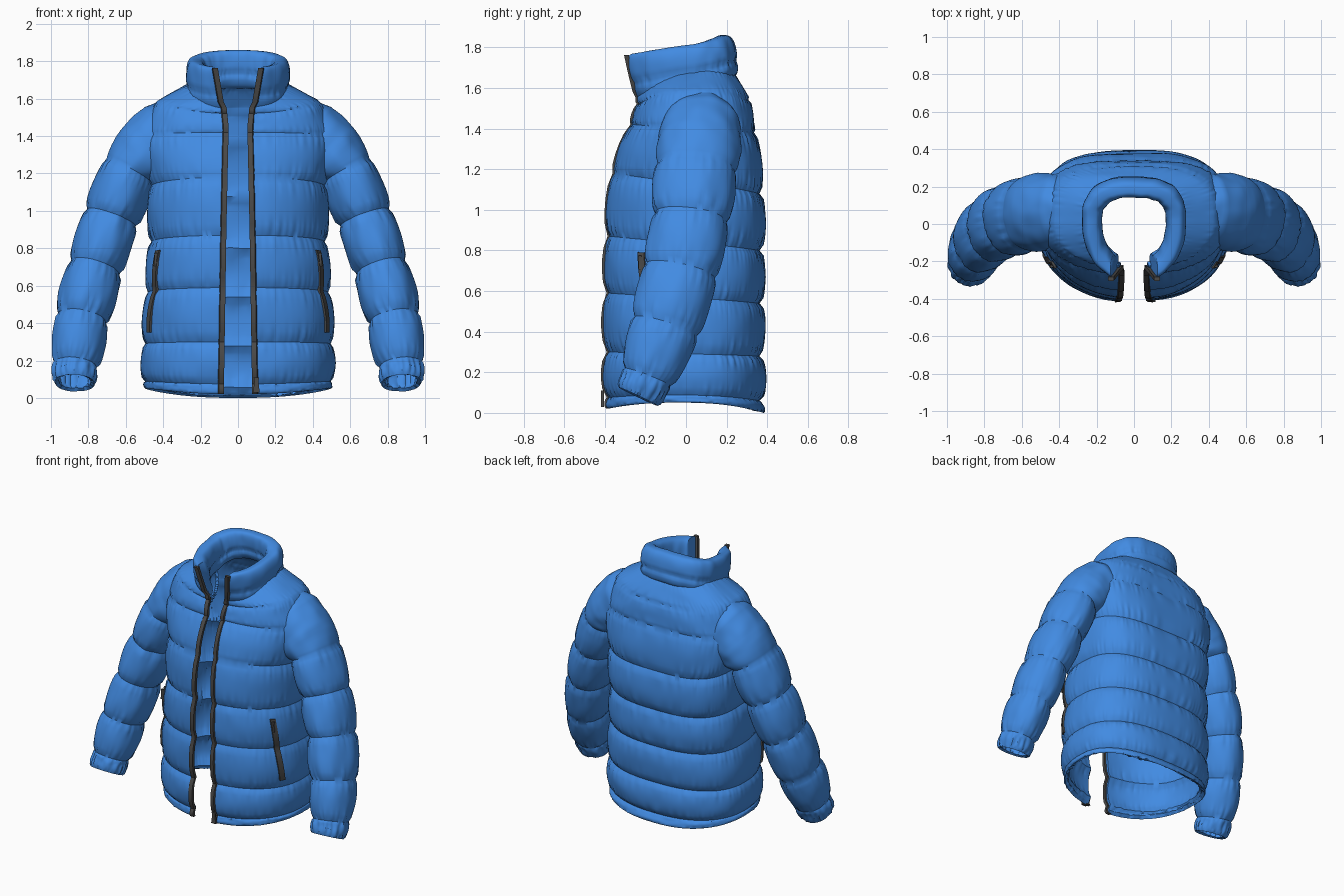
import bpy, bmesh, math
from mathutils import Vector, noise

if "Cube" in bpy.data.objects:
    bpy.data.objects.remove(bpy.data.objects["Cube"])

def material(name, col):
    m = bpy.data.materials.new(name)
    m.diffuse_color = (*col, 1)
    m.use_nodes = True
    m.node_tree.nodes["Principled BSDF"].inputs["Base Color"].default_value = m.diffuse_color
    return m

BLUE = material("blue_fabric", (0.054, 0.258, 0.76))
GREY = material("dark_grey_zip", (0.068, 0.066, 0.064))

def lerp(a, b, f):
    return a + (b - a) * f

def table(rows, v):
    """Linear lookup in a list of tuples at a fractional index."""
    i = max(0, min(int(v), len(rows) - 2))
    return [lerp(a, b, v - i) for a, b in zip(rows[i], rows[i + 1])]

def loft(name, rings, mat, closed=True, caps=False, keep=None, mirror=False, thick=0, angle=40):
    """Skin a list of rings, then mirror / thicken and smooth."""
    bm = bmesh.new()
    vs = [[bm.verts.new(p) for p in r] for r in rings]
    n = len(rings[0])
    for i in range(len(rings) - 1):
        for j in range(n if closed else n - 1):
            k = (j + 1) % n
            q = (vs[i][j], vs[i + 1][j], vs[i + 1][k], vs[i][k])
            if keep is None or keep(sum((p.co for p in q), Vector()) / 4):
                bm.faces.new(q)
    if caps:
        bm.faces.new(vs[0])
        bm.faces.new(vs[-1])
        bmesh.ops.recalc_face_normals(bm, faces=bm.faces[:])
    bmesh.ops.delete(bm, geom=[v for v in bm.verts if not v.link_faces], context='VERTS')
    me = bpy.data.meshes.new(name)
    bm.to_mesh(me)
    bm.free()
    me.materials.append(mat)
    ob = bpy.data.objects.new(name, me)
    bpy.context.collection.objects.link(ob)
    bpy.ops.object.select_all(action='DESELECT')
    bpy.context.view_layer.objects.active = ob
    ob.select_set(True)
    if mirror:
        md = ob.modifiers.new("mirror", 'MIRROR')
        md.use_mirror_merge = False
        bpy.ops.object.modifier_apply(modifier="mirror")
    if thick:
        md = ob.modifiers.new("lining", 'SOLIDIFY')
        md.thickness = thick
        md.offset = -1
        bpy.ops.object.modifier_apply(modifier="lining")
    bpy.ops.object.shade_smooth_by_angle(angle=math.radians(angle))
    return ob

def puff(f):
    return max(0.0, math.sin(math.pi * f)) ** 0.55

def pucker(f, p, size):
    """Irregular small gathers that fade away from the stitched seams."""
    d = min(f, 1 - f)
    return size * noise.noise(p) * math.exp(-(d / 0.22) ** 2) * min(1, d * 10 + 0.1)

# ---- body ----
CY = 0.02
# seam rows: z front, z back, half width, y front, y back, bulge above the seam, back squareness
SEAMS = [(.02, .0, .495, -.388, .382, .012, 2.4), (.075, .06, .495, -.385, .362, .034, 2.4),
         (.30, .28, .495, -.385, .362, .032, 2.5), (.59, .54, .482, -.385, .362, .03, 2.6),
         (.87, .80, .462, -.38, .362, .03, 2.9), (1.18, 1.08, .465, -.355, .362, .026, 3.2),
         (1.42, 1.38, .50, -.266, .335, .014, 3.2), (1.52, 1.54, .435, -.235, .307, .012, 3.0),
         (1.57, 1.68, .25, -.232, .225, .01, 2.5)]
GAP = [(0, .092), (.9, .078), (1.45, .066), (1.6, .082), (1.8, .125)]

def gap(z):
    for (a, ga), (b, gb) in zip(GAP, GAP[1:]):
        if z <= b:
            return lerp(ga, gb, (z - a) / (b - a))
    return GAP[-1][1]

def plan(t, w, yf, yb, g, nb=2.3):
    """Point on an open rounded outline: t=0 mid back, t=+-1 the front opening."""
    a = t * (math.pi - math.asin((g / w) ** 1.15))
    s, c = math.sin(a), math.cos(a)
    n = nb if c > 0 else 2.3
    x = w * math.copysign(abs(s) ** (2 / n), s)
    y = CY + (yb - CY if c > 0 else CY - yf) * math.copysign(abs(c) ** (2 / n), c)
    return x, y, s, c

def body_point(v, t, out=0, detail=True):
    zf, zb, w, yf, yb, _, nb = table(SEAMS, v)
    i = min(int(v), 7)
    f = v - i
    b = SEAMS[i][5] * puff(f) + out
    if detail:
        b += pucker(f, (t * 48, i * 9 + f, 1), 0.012)
        b += 0.008 * noise.noise((t * 7, v * 1.5, 3)) * puff(f)
    x, y, s, c = plan(t, w + 0.8 * b, yf - 0.85 * b, yb + b, gap(zf), nb)
    z = lerp(zf, zb, (1 + c) / 2)
    z += s * s * (0.04 * max(0, 1 - v / 2) + 0.055 * max(0, min(1, v - 6)))
    return Vector((x, y, z))

def body_keep(p):
    return (Vector((abs(p.x), p.y, p.z)) - Vector((.48, .06, 1.33))).length > 0.13

rows = [i + j / 10 for i in range(8) for j in range(10)] + [8]
loft("jacket_body", [[body_point(v, -1 + j / 150) for j in range(301)] for v in rows],
     BLUE, closed=False, keep=body_keep, thick=0.03)

# ---- sleeves ----
# centre x, y, z, radius across, radius front to back, bulge
ARM = [(.28, .08, 1.46, .155, .14, 0), (.39, .075, 1.405, .187, .195, 0),
       (.487, .065, 1.315, .187, .208, .008), (.58, .05, 1.21, .14, .188, .024),
       (.677, .025, .965, .135, .175, .024), (.765, -.025, .70, .132, .168, .024),
       (.833, -.10, .425, .130, .158, .024), (.871, -.19, .175, .112, .118, .01),
       (.875, -.235, .08, .107, .105, 0)]

def arm_centre(v):
    return Vector(table(ARM, max(0, min(v, 8)))[:3])

def arm_ring(v):
    _, _, _, rn, rb, _ = table(ARM, v)
    i = min(int(v), 7)
    f = v - i
    tan = (arm_centre(v + .5) - arm_centre(v - .5)).normalized()
    nrm = Vector((0, 1, 0)).cross(tan).normalized()
    bi = tan.cross(nrm)
    ring = []
    for j in range(90):
        a = -2 * math.pi * j / 90
        ca, sa = math.cos(a), math.sin(a)
        b = ARM[i][5] * puff(f) + 0.008 * noise.noise((ca * 2, sa * 2, v * 1.7))
        if i > 2:
            b += pucker(f, (ca * 7, sa * 7, i * 5 + f), 0.012)
        if i == 7:
            b += 0.004 * math.sin(16 * a + 2 * math.sin(3 * a)) * puff(f)
        ring.append(arm_centre(v) + nrm * ca * (rn + b) + bi * sa * (rb + b))
    return ring

LEVELS = [(body_point(v, .55, 0, False).z, table(SEAMS, v)) for v in (k / 10 for k in range(81))]

def sleeve_keep(p):
    """Drop the part of the sleeve that lies inside the body."""
    z, (_, _, w, yf, yb, _, _) = min(LEVELS, key=lambda l: abs(l[0] - p.z))
    d = (yb if p.y > CY else -yf)
    return p.x > .3 and (p.z > 1.56 or (p.x / w) ** 2.4 + (abs(p.y - CY) / d) ** 2.4 > 0.72)

arm_rows = [i + j / 10 for i in range(8) for j in range(10)] + [8]
loft("sleeves", [arm_ring(v) for v in arm_rows], BLUE, keep=sleeve_keep, mirror=True, thick=0.022)

# ---- collar ----
def collar_point(t, out, h):
    c = math.cos(t * math.pi)
    lean = .075 if c < 0 else .03
    x, y, s, _ = plan(t, .224 + out, -.206 - .85 * out - lean * h, .214 + out - .03 * h, .083 + .042 * h, 2.6)
    bottom = lerp(1.53, 1.655, (1 + c) / 2)
    top = lerp(1.77, 1.86, ((1 + c) / 2) ** 0.7)
    return Vector((x, y, lerp(bottom, top, h)))

def collar_ring(t):
    ring = []
    for k in range(48):
        a = 2 * math.pi * k / 48
        s, c = math.sin(a), math.cos(a)
        h = .5 + .5 * math.copysign(abs(s) ** .8, s)
        out = .054 * math.copysign(abs(c) ** .6, c)
        pinch = math.exp(-((h - .38) / .07) ** 2)
        out *= 1 - pinch * (.2 + .2 * noise.noise((25 * t, 0, c)))
        out += .007 * noise.noise((t * 9, h * 2, 8))
        ring.append(collar_point(t, out, h))
    return ring

loft("collar", [collar_ring(-1 + j / 70) for j in range(141)], BLUE, caps=True, angle=50)

# ---- front zip tapes, running from hem to collar tip ----
edge = [body_point(k / 5, 1, 0, False) for k in range(0, 39)]
edge += [collar_point(1, .05, h) for h in (.22, .35, .55, .75, .97)]

def zip_ring(p):
    return [p + Vector(o) for o in ((-.016, -.007, 0), (.011, -.009, 0), (.016, .0, 0), (.014, .014, 0), (-.016, .014, 0))]

loft("front_zip", [zip_ring(p) for p in edge], GREY, caps=True, mirror=True)

# ---- pocket zips ----
def pocket_ring(k):
    v, t = lerp(2.2, 3.77, k), lerp(.66, .70, k)
    return [body_point(v, t + dt, out, False) for dt, out in
            ((-.018, -.01), (-.015, .012), (.015, .012), (.018, -.01))]

loft("pocket_zip", [pocket_ring(k / 16) for k in range(17)], GREY, caps=True, mirror=True)

# ---- zip pulls ----
def pull(name, p, w, hgt, mirror):
    rings = [[p + Vector((x * s, y, z)) for x, y in ((-w, -.007), (w, -.007), (w, .007), (-w, .007))]
             for z, s in ((0, .8), (-hgt * .3, .6), (-hgt, 1))]
    loft(name, rings, GREY, caps=True, mirror=mirror)

pull("front_zip_pull", edge[6] + Vector((.008, -.008, -.01)), .018, .08, False)
pull("pocket_zip_pull", body_point(3.72, .70, .015, False), .014, .07, True)
